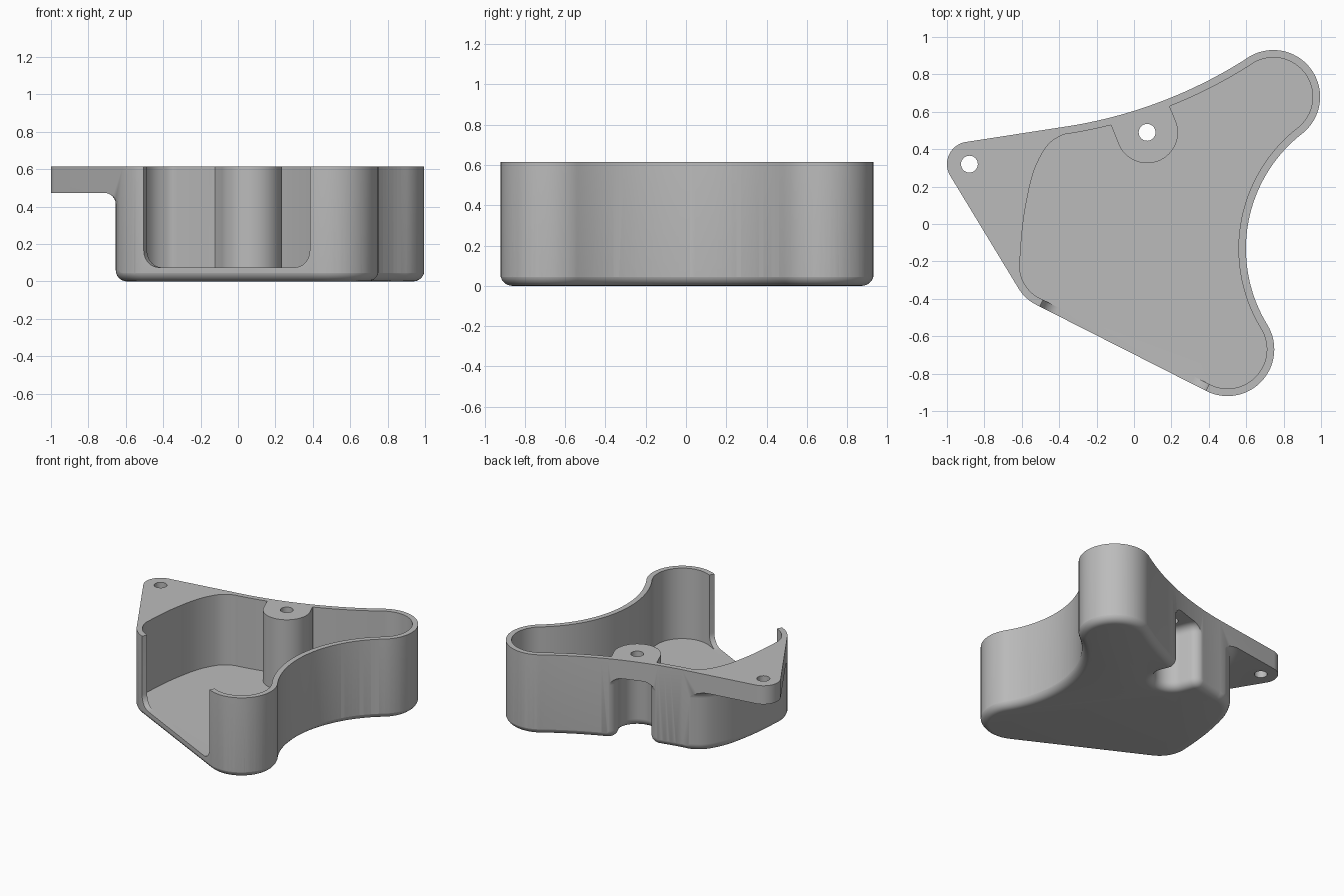
import bpy, bmesh, math
from mathutils import Vector, geometry

if "Cube" in bpy.data.objects:
    bpy.data.objects.remove(bpy.data.objects["Cube"])

HEIGHT, FLOOR, PLATE_Z, WALL, ROUND = 0.615, 0.075, 0.473, 0.04, 0.06
BACK_X, BACK_Y, BACK_R = -0.743, 2.992, 2.5

grey = bpy.data.materials.new("plain grey")
grey.use_nodes = True
grey.diffuse_color = (0.5, 0.5, 0.5, 1)
grey.node_tree.nodes["Principled BSDF"].inputs["Base Color"].default_value = (0.5, 0.5, 0.5, 1)


def arc(cx, cy, r, a0, a1, step=3):
    n = max(2, int(abs(a1 - a0) / step))
    angles = [math.radians(a0 + (a1 - a0) * i / n) for i in range(n + 1)]
    return [Vector((cx + r * math.cos(a), cy + r * math.sin(a))) for a in angles]


def fillet(before, corner, after, r):
    """Arc that rounds a left-turning corner."""
    d0, d1 = (corner - before).normalized(), (after - corner).normalized()
    turn = d0.angle(d1)
    start = corner - d0 * r * math.tan(turn / 2)
    centre = start + Vector((-d0.y, d0.x)) * r
    a0 = math.degrees(math.atan2(start.y - centre.y, start.x - centre.x))
    return arc(centre.x, centre.y, r, a0, a0 + math.degrees(turn), 10)


def spline(pts):
    out = []
    for i in range(1, len(pts) - 2):
        a, b, c, d = pts[i - 1:i + 3]
        out += geometry.interpolate_bezier(b, b + (c - a) / 6, c - (d - b) / 6, c, 8)[:-1]
    return [Vector((p[0], p[1])) for p in out]


def offset(loop, d):
    out = []
    for i, p in enumerate(loop):
        e0 = (p - loop[i - 1]).normalized()
        e1 = (loop[(i + 1) % len(loop)] - p).normalized()
        n0, n1 = Vector((e0.y, -e0.x)), Vector((e1.y, -e1.x))
        n = (n0 + n1).normalized()
        out.append(p + n * d / max(n.dot(n0), 0.5))
    return out


def loft(name, loop, rings):
    """Closed solid from one loop, with (offset, z) for each ring."""
    clean = [p for i, p in enumerate(loop) if (p - loop[i - 1]).length > 1e-4]
    bm = bmesh.new()
    rows = [[bm.verts.new((p.x, p.y, z)) for p in offset(clean, d)] for d, z in rings]
    n = len(clean)
    for low, high in zip(rows, rows[1:]):
        for i in range(n):
            j = (i + 1) % n
            bm.faces.new((low[i], low[j], high[j], high[i]))
    bm.faces.new(rows[0][::-1])
    bm.faces.new(rows[-1])
    mesh = bpy.data.meshes.new(name)
    bm.to_mesh(mesh)
    bm.free()
    mesh.materials.append(grey)
    ob = bpy.data.objects.new(name, mesh)
    bpy.context.collection.objects.link(ob)
    return ob


def combine(target, tool, operation):
    """Apply a boolean, moving to the next solver if one returns nothing."""
    mod = target.modifiers.new("combine", 'BOOLEAN')
    mod.operation, mod.object = operation, tool
    for solver in ('EXACT', 'MANIFOLD', 'FLOAT'):
        mod.solver = solver
        depsgraph = bpy.context.evaluated_depsgraph_get()
        if len(target.evaluated_get(depsgraph).data.polygons):
            break
    bpy.context.view_layer.objects.active = target
    bpy.ops.object.modifier_apply(modifier=mod.name)
    bpy.data.objects.remove(tool)


def rim(inset):
    """Rounded lobes on the front and right, from the front left to the back."""
    return (arc(0.5, -0.67, 0.25 - inset, 243.3, 390)
            + arc(1.3784, -0.1322, 0.78 + inset, 211, 128.5, 2)
            + arc(0.745, 0.68, 0.25 - inset, -50.5, 121.3))


def cavity_loop(corner_radius):
    back = (BACK_X, BACK_Y, BACK_R + WALL)
    right_back = arc(*back, -57.6, -67, 1)
    left_back = arc(*back, -77, -80.6, 1)
    boss = arc(0.07, 0.49, 0.165, 20, -160, 5)
    right_corner, left_corner = Vector((0.19, 0.63)), Vector((-0.123, 0.529))
    corner = arc(-0.417, -0.222, 0.235 - WALL, 183, 243.3)
    side = [Vector(p) for p in ((-0.385, 0.474), (-0.465, 0.417), (-0.535, 0.283),
                                (-0.577, 0.107), (-0.599, -0.05))]
    bend = spline([left_back[-2], left_back[-1]] + side + corner[:2])
    return (corner + rim(WALL) + right_back
            + fillet(right_back[-1], right_corner, boss[0], corner_radius) + boss
            + fillet(boss[-1], left_corner, left_back[0], corner_radius)
            + left_back + bend)


# Body shell: rounded underneath, flared into the top plate
quarter = [math.radians(15 * i) for i in range(7)]
skin = WALL + 0.002
rings = [(skin - ROUND * (1 - math.sin(t)), ROUND * (1 - math.cos(t))) for t in quarter]
rings += [(skin + ROUND * (1 - math.cos(t)), PLATE_Z - ROUND * (1 - math.sin(t))) for t in quarter]
rings.append((skin + ROUND, PLATE_Z + 0.04))
tray = loft("tray", cavity_loop(0.03), rings)

# Top plate with the mounting tab, trimmed to the outer outline
square = [Vector(p) for p in ((-1.2, -1.2), (1.2, -1.2), (1.2, 1.2), (-1.2, 1.2))]
combine(tray, loft("plate", square, [(0, PLATE_Z), (0, HEIGHT)]), 'UNION')
outline = (arc(-0.88, 0.32, 0.12, 99.4, 211.8) + arc(-0.417, -0.222, 0.235, 211.8, 243.3)
           + rim(0) + arc(BACK_X, BACK_Y, BACK_R, -57.6, -80.6, 1))
combine(tray, loft("outline", outline, [(0, -0.1), (0, 0.8)]), 'INTERSECT')

# Hollow inside
combine(tray, loft("cavity", cavity_loop(0.005), [(0, FLOOR), (0, 0.8)]), 'DIFFERENCE')

# Front opening with rounded lower corners, square to the front wall
along, inward = Vector((0.894, -0.449)), Vector((0.449, 0.894))
start, length, r = Vector((-0.505, -0.443)), 0.995, 0.09
profile = (arc(r, FLOOR + r, r, 180, 270, 10) + arc(length - r, FLOOR + r, r, 270, 360, 10)
           + [Vector((length, 0.85)), Vector((0, 0.85))])
opening = loft("opening", profile, [(0, -0.12), (0, 0.1)])
for v in opening.data.vertices:
    s, z, depth = v.co
    p = start + along * s - inward * depth
    v.co = (p.x, p.y, z)
combine(tray, opening, 'DIFFERENCE')

# Screw holes in the tab and the boss
for x, y in ((-0.88, 0.32), (0.07, 0.49)):
    combine(tray, loft("hole", arc(x, y, 0.045, 0, 350, 10), [(0, 0.3), (0, 0.8)]), 'DIFFERENCE')

bpy.ops.object.select_all(action='DESELECT')
tray.select_set(True)
bpy.context.view_layer.objects.active = tray
bpy.ops.object.shade_smooth_by_angle(angle=math.radians(30))
